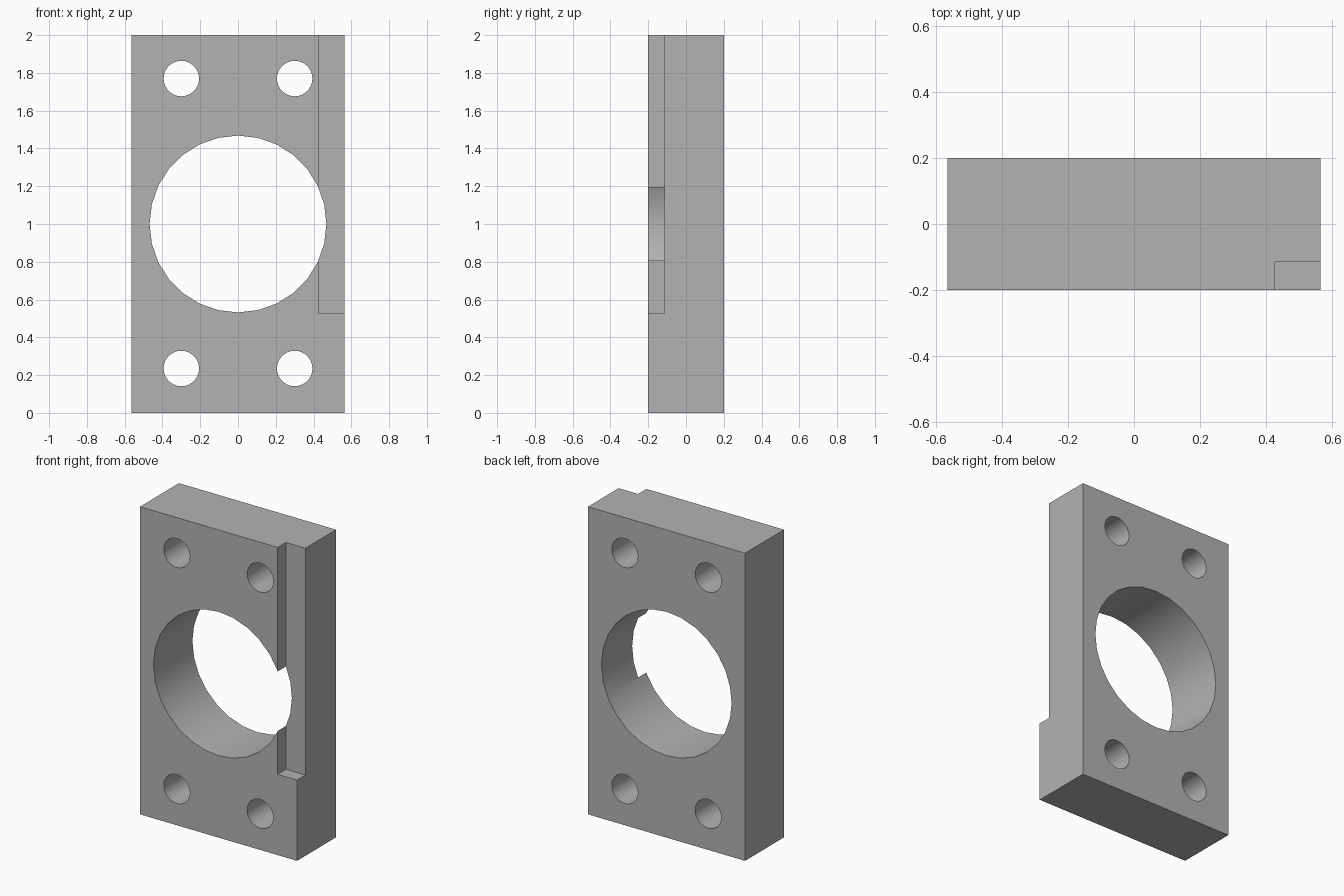
import bpy
import math

old = bpy.data.objects.get("Cube")
if old:
    bpy.data.objects.remove(old, do_unlink=True)

grey = bpy.data.materials.new("plain grey")
grey.use_nodes = True
colour = (0.45, 0.45, 0.45, 1)
grey.diffuse_color = colour
grey.node_tree.nodes["Principled BSDF"].inputs["Base Color"].default_value = colour


def box(name, low, high):
    centre = [(a + b) / 2 for a, b in zip(low, high)]
    bpy.ops.mesh.primitive_cube_add(size=1, location=centre)
    ob = bpy.context.object
    ob.name = name
    ob.scale = [b - a for a, b in zip(low, high)]
    bpy.ops.object.transform_apply(location=True, rotation=True, scale=True)
    ob.data.materials.append(grey)
    return ob


def bore(name, x, z, radius, sides):
    bpy.ops.mesh.primitive_cylinder_add(vertices=sides, radius=radius, depth=1,
                                        location=(x, 0, z), rotation=(math.pi / 2, 0, 0))
    ob = bpy.context.object
    ob.name = name
    bpy.ops.object.transform_apply(location=True, rotation=True, scale=True)
    ob.data.materials.append(grey)
    return ob


# Mounting plate
plate = box("mounting_plate", (-0.565, -0.2, 0), (0.565, 0.2, 2))

# Cutters: edge notch, central bore, four bolt holes
cutters = [box("notch_cutter", (0.425, -0.5, 0.525), (0.8, -0.115, 2.3)),
           bore("centre_bore_cutter", 0, 1, 0.468, 28)]
for x in (-0.3, 0.3):
    for z in (0.235, 1.77):
        cutters.append(bore("bolt_hole_cutter", x, z, 0.094, 28))

for cutter in cutters:
    cut = plate.modifiers.new(cutter.name, "BOOLEAN")
    cut.operation = "DIFFERENCE"
    cut.solver = "EXACT"
    cut.object = cutter

# Bake the cuts, then smooth only the bores
bpy.ops.object.select_all(action="DESELECT")
plate.select_set(True)
bpy.context.view_layer.objects.active = plate
for name in [m.name for m in plate.modifiers]:
    bpy.ops.object.modifier_apply(modifier=name)
for cutter in cutters:
    bpy.data.objects.remove(cutter, do_unlink=True)
bpy.ops.object.shade_smooth_by_angle(angle=math.radians(30))
